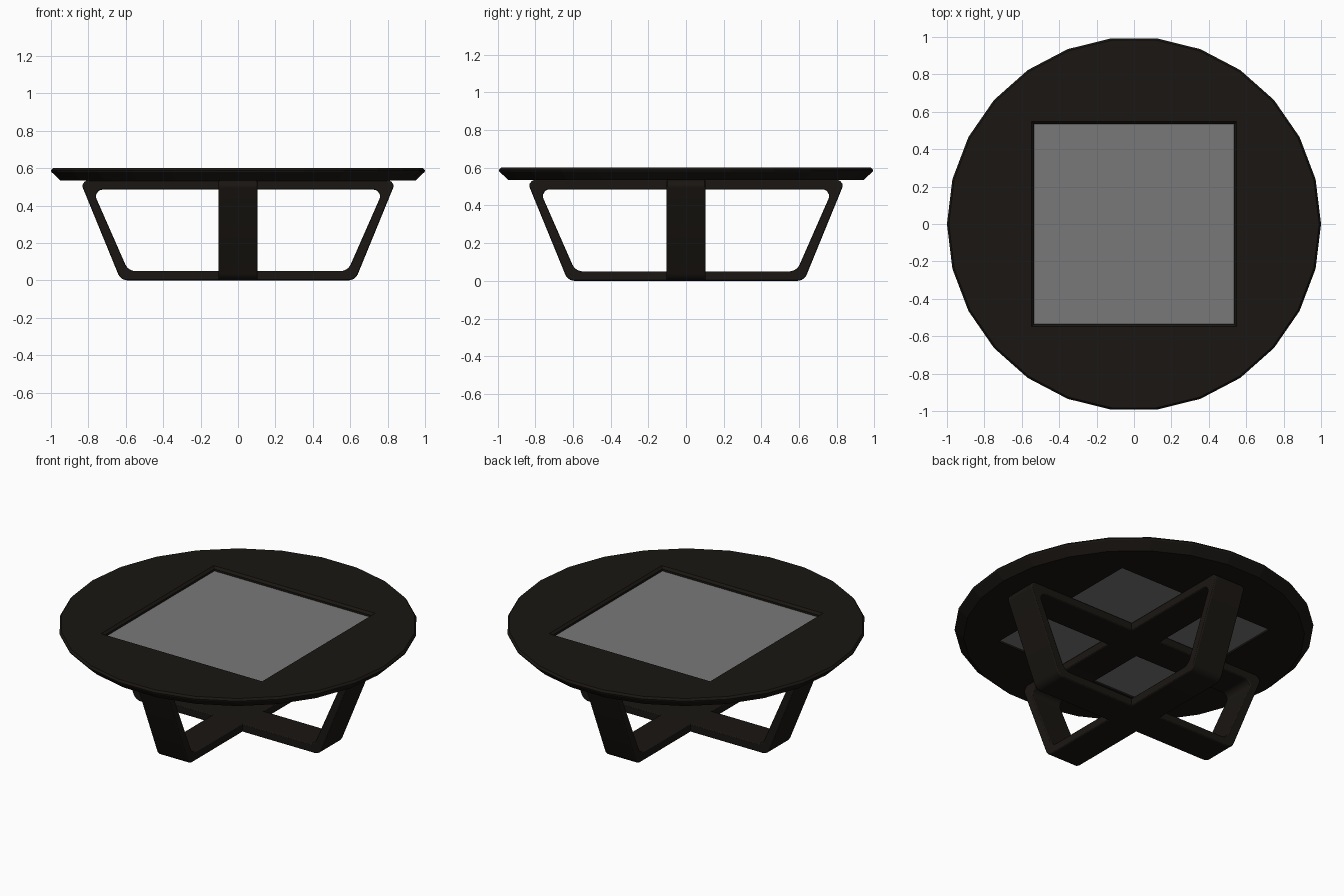
import bpy, bmesh, math
from mathutils import Vector

if "Cube" in bpy.data.objects:
    bpy.data.objects.remove(bpy.data.objects["Cube"])


def material(name, color):
    m = bpy.data.materials.new(name)
    m.diffuse_color = (*color, 1)
    m.use_nodes = True
    m.node_tree.nodes["Principled BSDF"].inputs["Base Color"].default_value = m.diffuse_color
    return m


def finish(bm, name, mat):
    bmesh.ops.recalc_face_normals(bm, faces=bm.faces)
    me = bpy.data.meshes.new(name)
    bm.to_mesh(me)
    bm.free()
    ob = bpy.data.objects.new(name, me)
    bpy.context.collection.objects.link(ob)
    if mat:
        me.materials.append(mat)
    return ob


def stack(name, sides, rings, mat, turn=0.0):
    """Closed solid from regular polygon rings given as (radius, z)."""
    bm = bmesh.new()
    loops = [[bm.verts.new((r * math.cos(turn + math.tau * i / sides),
                            r * math.sin(turn + math.tau * i / sides), z))
              for i in range(sides)] for r, z in rings]
    for a, b in zip(loops, loops[1:]):
        for i in range(sides):
            j = (i + 1) % sides
            bm.faces.new((a[i], a[j], b[j], b[i]))
    bm.faces.new(loops[0])
    bm.faces.new(loops[-1])
    return finish(bm, name, mat)


def rounded(corners, steps=5):
    """Fillet a polygon whose corners are (x, z, radius)."""
    pts, n = [], len(corners)
    for i, (x, z, r) in enumerate(corners):
        p = Vector((x, z))
        u = (Vector(corners[i - 1][:2]) - p).normalized()
        v = (Vector(corners[(i + 1) % n][:2]) - p).normalized()
        half = u.angle(v) / 2
        c = p + (u + v).normalized() * (r / math.sin(half))
        a = p + u * (r / math.tan(half)) - c
        b = p + v * (r / math.tan(half)) - c
        for k in range(steps + 1):
            t = k / steps
            pts.append(c + (a * (1 - t) + b * t).normalized() * r)
    return pts


def trapezoid(xb, zb, rb, xt, zt, rt):
    return rounded([(-xb, zb, rb), (xb, zb, rb), (xt, zt, rt), (-xt, zt, rt)])


def leg_frame(name, turn, mat):
    outer = trapezoid(0.627, 0.0, 0.055, 0.846, 0.535, 0.03)
    inner = trapezoid(0.587, 0.05, 0.06, 0.778, 0.485, 0.035)
    bm = bmesh.new()
    o0, i0, o1, i1 = [[bm.verts.new((p.x, y, p.y)) for p in loop]
                      for y in (-0.103, 0.103) for loop in (outer, inner)]
    n = len(outer)
    for a, b in ((o0, i0), (o1, i1), (o0, o1), (i0, i1)):
        for k in range(n):
            j = (k + 1) % n
            bm.faces.new((a[k], a[j], b[j], b[k]))
    ob = finish(bm, name, mat)
    ob.rotation_euler.z = turn
    # softened long edges
    bev = ob.modifiers.new("Bevel", 'BEVEL')
    bev.width, bev.segments = 0.006, 2
    bev.limit_method, bev.angle_limit = 'ANGLE', math.radians(50)
    activate(ob)
    bpy.ops.object.shade_smooth_by_angle(angle=math.radians(30))


def activate(ob):
    bpy.ops.object.select_all(action='DESELECT')
    ob.select_set(True)
    bpy.context.view_layer.objects.active = ob


wood = material("dark_wood", (0.010, 0.008, 0.006))
glass = material("grey_glass", (0.19, 0.19, 0.19))

# 26-sided top with a bevelled underside
top = stack("table_top", 26, [(0.95, 0.535), (0.998, 0.58), (1.0, 0.588),
                              (0.99, 0.6)], wood)

# square opening with a chamfered upper rim
R2 = math.sqrt(2)
cutter = stack("opening_cutter", 4, [(0.535 * R2, 0.4), (0.535 * R2, 0.587),
                                     (0.548 * R2, 0.6), (0.548 * R2, 0.7)],
               None, math.pi / 4)
cutter.hide_render = True
cut = top.modifiers.new("Opening", 'BOOLEAN')
cut.operation, cut.solver, cut.object = 'DIFFERENCE', 'EXACT', cutter
activate(top)
bpy.ops.object.modifier_apply(modifier=cut.name)
bpy.data.objects.remove(cutter)

# recessed pane
stack("glass_pane", 4, [(0.537 * R2, 0.545), (0.537 * R2, 0.575)], glass, math.pi / 4)

# two crossed trapezoid frames
leg_frame("leg_frame_x", 0, wood)
leg_frame("leg_frame_y", math.pi / 2, wood)
